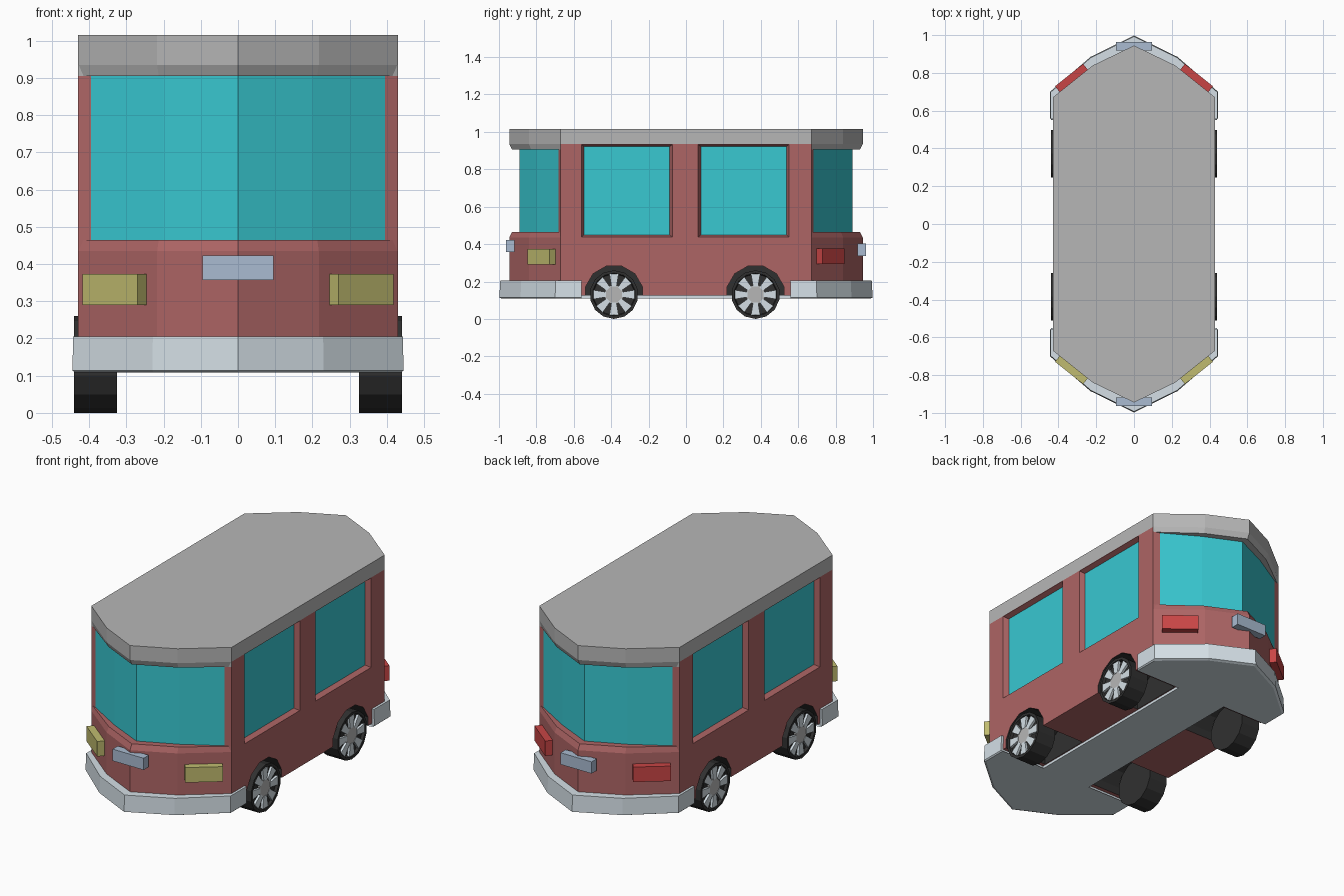
import bpy, bmesh
from math import sin, cos, pi, atan2
from mathutils import Matrix

if "Cube" in bpy.data.objects:
    bpy.data.objects.remove(bpy.data.objects["Cube"])


def material(name, rgb):
    m = bpy.data.materials.new(name)
    m.diffuse_color = (*rgb, 1)
    m.use_nodes = True
    m.node_tree.nodes["Principled BSDF"].inputs["Base Color"].default_value = m.diffuse_color
    return m


RED = material("red_paint", (0.42, 0.13, 0.13))
GREY = material("roof_grey", (0.47, 0.47, 0.47))
GLASS = material("glass", (0.04, 0.58, 0.64))
BLACK = material("rubber", (0.03, 0.03, 0.03))
CHROME = material("chrome", (0.66, 0.74, 0.79))
PLATE = material("plate_blue", (0.4, 0.5, 0.64))
YELLOW = material("headlight", (0.53, 0.5, 0.16))
TAIL = material("taillight", (0.58, 0.06, 0.06))


def loft(bm, rings, pick=None):
    """Skin a stack of equal-length rings and cap both ends."""
    loops = [[bm.verts.new(p) for p in r] for r in rings]
    n = len(loops[0])
    bm.faces.new(loops[0])
    bm.faces.new(loops[-1]).material_index = pick(len(rings), 0) if pick else 0
    for k in range(len(loops) - 1):
        a, b = loops[k], loops[k + 1]
        for i in range(n):
            f = bm.faces.new((a[i], a[(i + 1) % n], b[(i + 1) % n], b[i]))
            f.material_index = pick(k, i) if pick else 0


def finish(bm, name, *mats):
    bmesh.ops.remove_doubles(bm, verts=bm.verts[:], dist=1e-5)
    bmesh.ops.recalc_face_normals(bm, faces=bm.faces[:])
    me = bpy.data.meshes.new(name)
    bm.to_mesh(me)
    bm.free()
    for m in mats:
        me.materials.append(m)
    ob = bpy.data.objects.new(name, me)
    bpy.context.collection.objects.link(ob)
    return ob


def box(name, mat, loc, size, angle=0):
    bm = bmesh.new()
    bmesh.ops.create_cube(bm, size=1, matrix=Matrix.Translation(loc)
                          @ Matrix.Rotation(angle, 4, 'Z') @ Matrix.Diagonal((*size, 1)))
    return finish(bm, name, mat)


def plan(z, tip, brk, corner):
    """Closed plan outline with a pointed, faceted nose at each end."""
    end = [(0.43, 0.67), corner, brk, (0, tip)]
    back = end + [(-x, y) for x, y in end[-2::-1]]
    return [(x, y, z) for x, y in back] + [(-x, -y, z) for x, y in back]


def circle(x, y, z, r, n):
    return [(x, y + r * cos(2 * pi * (i + 0.5) / n), z + r * sin(2 * pi * (i + 0.5) / n))
            for i in range(n)]


# Body shell: lower panel, ledge, recessed wraparound glass, roof brim
OUT = (0.945, (0.217, 0.84), (0.428, 0.6716))
LIP = (0.93, (0.213, 0.828), (0.415, 0.676))
INS = (0.89, (0.2, 0.797), (0.395, 0.682))


def shell_mat(k, i):
    side, pillar = i % 7 == 6, i % 7 in (0, 5)
    if k >= 6:
        return 1
    if k == 3:
        return 0 if side or pillar else 2
    return 1 if k in (4, 5) and not side else 0


bm = bmesh.new()
loft(bm, [plan(0.125, *OUT), plan(0.435, *OUT), plan(0.465, *LIP), plan(0.465, *INS),
          plan(0.905, *INS), plan(0.905, *LIP), plan(0.935, *OUT), plan(1.015, *OUT)], shell_mat)
body = finish(bm, "body_shell", RED, GREY, GLASS)

# Side window recesses and wheel wells cut from the body
WHEEL_Y = (-0.385, 0.372)
wins, wells = bmesh.new(), bmesh.new()
for s in (-1, 1):
    for yc in (-0.316, 0.308):
        def rect(x, h, v):
            return [(s * x, yc + a * h, 0.685 + b * v)
                    for a, b in ((-1, -1), (1, -1), (1, 1), (-1, 1))]
        loft(wins, [rect(0.40, 0.229, 0.236), rect(0.43, 0.243, 0.248), rect(0.45, 0.243, 0.248)])
        box("side_window", GLASS, (s * 0.3985, yc, 0.685), (0.009, 0.458, 0.472))
    for y in WHEEL_Y:
        loft(wells, [circle(s * x, y, 0.13, 0.158, 12) for x in (0.16, 0.5)])
for bm, name, mat in ((wins, "window_cutter", RED), (wells, "well_cutter", BLACK)):
    cutter = finish(bm, name, mat)
    cutter.hide_render = True
    cutter.hide_viewport = True
    mod = body.modifiers.new(name, 'BOOLEAN')
    mod.operation, mod.solver, mod.object = 'DIFFERENCE', 'EXACT', cutter
    mod.material_mode = 'TRANSFER'

# Wheels: tyre, hub and eight flared spokes
for s in (-1, 1):
    for y in WHEEL_Y:
        bm = bmesh.new()
        loft(bm, [circle(s * x, y, 0.13, r, 14) for x, r in
                  ((0.325, 0.13), (0.44, 0.13), (0.44, 0.115), (0.425, 0.11))])
        finish(bm, "tyre", BLACK)
        bm = bmesh.new()
        loft(bm, [circle(s * x, y, 0.13, 0.052, 8) for x in (0.42, 0.436)])
        finish(bm, "wheel_hub", GREY)
        bm = bmesh.new()
        for i in range(8):
            a = 2 * pi * i / 8
            arc = [(0.045, -0.3), (0.112, -0.22), (0.112, 0.22), (0.045, 0.3)]
            loft(bm, [[(s * x, y + r * cos(a + t), 0.13 + r * sin(a + t)) for r, t in arc]
                      for x in (0.42, 0.438)])
        finish(bm, "wheel_spokes", CHROME)

# Bumpers, lights and plates at both ends
for s, end, lamp, zl, zp in ((-1, "front", YELLOW, 0.332, 0.39), (1, "rear", TAIL, 0.335, 0.37)):
    half = [(0.445, 0.56), (0.445, 0.70), (0.23, 0.885), (0, 0.998)]
    outline = half + [(-x, y) for x, y in half[-2::-1]]
    bm = bmesh.new()
    loft(bm, [[(x * k, s * y * k, z) for x, y in outline]
              for z, k in ((0.108, 0.985), (0.114, 1), (0.205, 0.995))])
    finish(bm, end + "_bumper", CHROME)
    box(end + "_plate", PLATE, (0, s * 0.94, zp), (0.19, 0.045, 0.065))
    for m in (-1, 1):
        box(end + "_light", lamp, (m * 0.325, s * 0.765, zl), (0.19, 0.06, 0.083),
            -m * s * atan2(0.17, 0.213))

# Underside spine between the bumpers
box("chassis_spine", CHROME, (0, 0, 0.12), (0.31, 1.12, 0.02))
